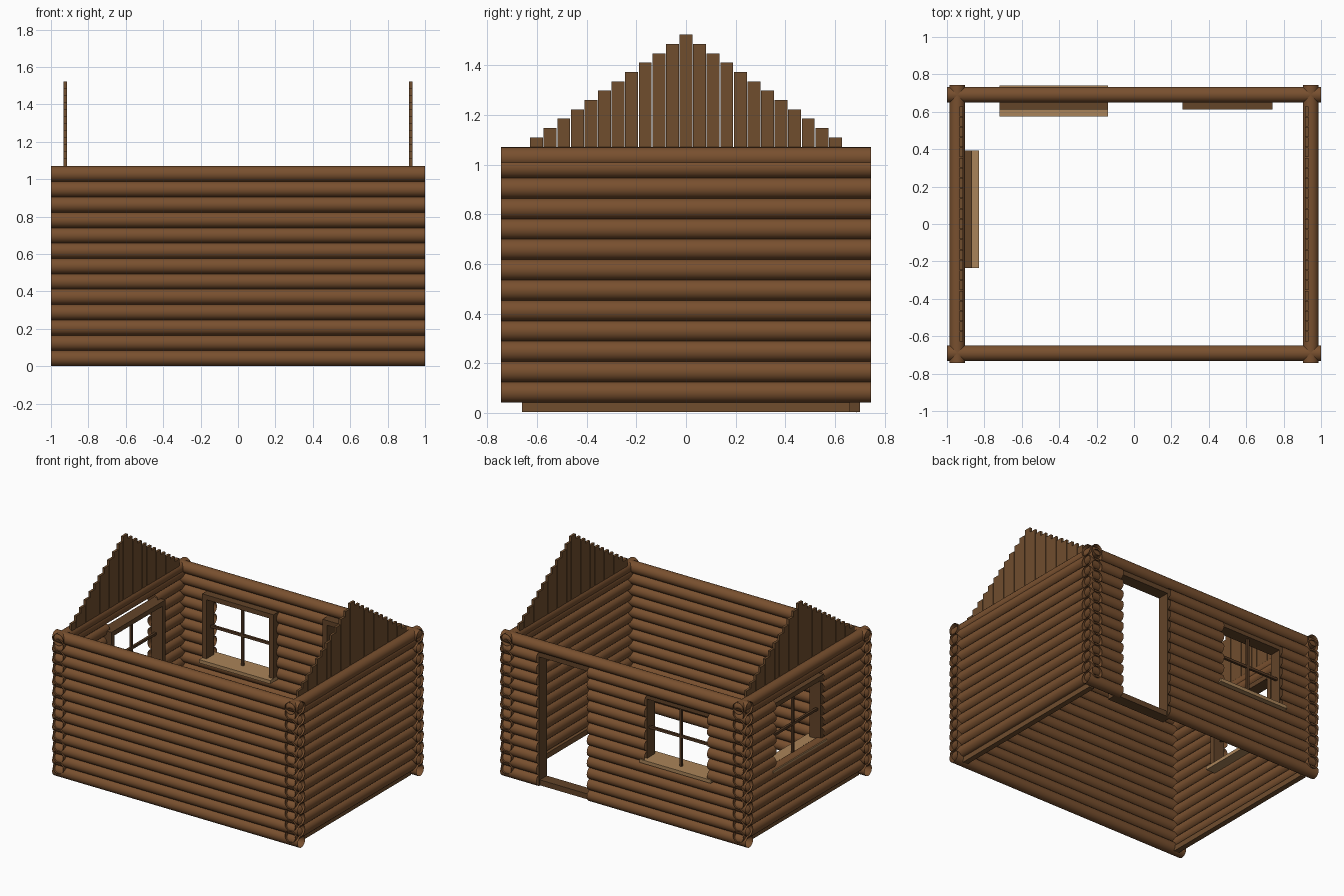
import bpy, bmesh, math
from mathutils import Matrix, Vector

cube = bpy.data.objects.get("Cube")
if cube:
    bpy.data.objects.remove(cube, do_unlink=True)


def material(name, color):
    m = bpy.data.materials.new(name)
    m.use_nodes = True
    m.diffuse_color = (*color, 1)
    m.node_tree.nodes["Principled BSDF"].inputs["Base Color"].default_value = (*color, 1)
    return m


LOG = material("log brown", (0.19, 0.08, 0.028))
PLANK = material("plank brown", (0.16, 0.075, 0.027))
FRAME = material("frame brown", (0.125, 0.058, 0.022))
BAR = material("dark bar brown", (0.09, 0.042, 0.017))
SILL = material("sill tan", (0.40, 0.23, 0.10))

R, PITCH = 0.0425, 0.0821          # log radius and course height
WALL_X, WALL_Y = 0.945, 0.691      # wall centre lines
END_X, END_Y = 1.0, 0.744          # log ends


def finish(bm, name, mat, smooth=False):
    mesh = bpy.data.meshes.new(name)
    bm.to_mesh(mesh)
    bm.free()
    mesh.materials.append(mat)
    ob = bpy.data.objects.new(name, mesh)
    bpy.context.scene.collection.objects.link(ob)
    if smooth:
        for p in mesh.polygons:
            p.use_smooth = True
    return ob


def add_box(bm, lo, hi):
    lo, hi = Vector(lo), Vector(hi)
    bmesh.ops.create_cube(bm, size=1, matrix=Matrix.Translation((lo + hi) / 2)
                          @ Matrix.Diagonal((*(hi - lo), 1)))


def add_log(bm, axis, start, end, offset, z):
    """Open round log along x or y."""
    mid = (start + end) / 2
    if axis == "x":
        pos, rot = (mid, offset, z), Matrix.Rotation(math.pi / 2, 4, "Y")
    else:
        pos, rot = (offset, mid, z), Matrix.Rotation(math.pi / 2, 4, "X")
    bmesh.ops.create_cone(bm, cap_ends=False, segments=20, radius1=R, radius2=R,
                          depth=end - start, matrix=Matrix.Translation(pos) @ rot)


def log_wall(name, axis, half, offset, heights, openings=()):
    """Stack of logs, split where an opening (start, end, bottom, top) crosses."""
    bm = bmesh.new()
    for z in heights:
        start = -half
        for a, b, low, high in sorted(openings):
            if low < z < high:
                add_log(bm, axis, start, a, offset, z)
                start = b
        add_log(bm, axis, start, half, offset, z)
    finish(bm, name, LOG, smooth=True)


# Log walls, side courses lifted by half a log with one extra on top
long_rows = [R + PITCH * i for i in range(13)]
side_rows = [R + PITCH * (i + 0.5) for i in range(12)] + [long_rows[-1]]
BACK_WIN, SIDE_WIN, DOOR = (-0.72, -0.14), (-0.235, 0.392), (0.26, 0.74)
LOW, HIGH, DOOR_TOP = 0.42, 0.905, 0.985
T = 0.035                          # frame board thickness


def hole(span, low, high):
    return (span[0] + T, span[1] - T, low, high)


log_wall("front_wall", "x", END_X, -WALL_Y, long_rows)
log_wall("back_wall", "x", END_X, WALL_Y, long_rows,
         [hole(BACK_WIN, LOW, HIGH), hole(DOOR, -1, DOOR_TOP)])
log_wall("left_wall", "y", END_Y, WALL_X, side_rows)
log_wall("right_wall", "y", END_Y, -WALL_X, side_rows, [hole(SIDE_WIN, LOW, HIGH)])

# Stepped plank gables and ground beams on both ends
for side, label in ((1, "left"), (-1, "right")):
    bm = bmesh.new()
    for i in range(-11, 12):
        y = i * 0.0547
        add_box(bm, (side * 0.9235 - 0.009, y - 0.026, 1.04),
                (side * 0.9235 + 0.009, y + 0.026, 1.523 - abs(i) * 0.0376))
    finish(bm, label + "_gable", PLANK)
    bm = bmesh.new()
    add_box(bm, (side * 0.925 - 0.02, -0.66, 0.003), (side * 0.925 + 0.02, 0.66, 0.043))
    finish(bm, label + "_ground_beam", PLANK)


def wall_boxes(name, mat, axis, boxes):
    """Boxes given as (along0, along1, depth0, depth1, z0, z1)."""
    bm = bmesh.new()
    for a0, a1, d0, d1, z0, z1 in boxes:
        if axis == "x":
            add_box(bm, (a0, d0, z0), (a1, d1, z1))
        else:
            add_box(bm, (-d1, a0, z0), (-d0, a1, z1))
    finish(bm, name, mat)


def frame(name, axis, span, d0, d1, low, top):
    a, b = span
    wall_boxes(name, FRAME, axis, [(a, a + T, d0, d1, low, top), (b - T, b, d0, d1, low, top),
                                   (a + T, b - T, d0, d1, top - T, top)])


def window(name, axis, span, inner, wall, outer):
    a, b = span
    mid, zmid = (a + b) / 2, 0.66
    frame(name + "_frame", axis, span, inner, wall + 0.01, 0.44, 0.91)
    wall_boxes(name + "_bars", BAR, axis, [
        (mid - 0.009, mid + 0.009, wall - 0.03, wall - 0.012, 0.44, 0.88),
        (a + T, b - T, wall - 0.03, wall - 0.012, zmid - 0.009, zmid + 0.009)])
    wall_boxes(name + "_sill", SILL, axis, [(a, b, inner - 0.037, outer, 0.415, 0.44)])


# Windows, door frame and threshold
window("back_window", "x", BACK_WIN, 0.612, WALL_Y, 0.74)
window("side_window", "y", SIDE_WIN, 0.866, WALL_X, 0.985)
frame("door_frame", "x", DOOR, 0.612, WALL_Y + 0.01, 0.003, DOOR_TOP)
wall_boxes("door_threshold", FRAME, "x", [(DOOR[0], DOOR[1], 0.612, 0.693, 0.003, 0.043)])
